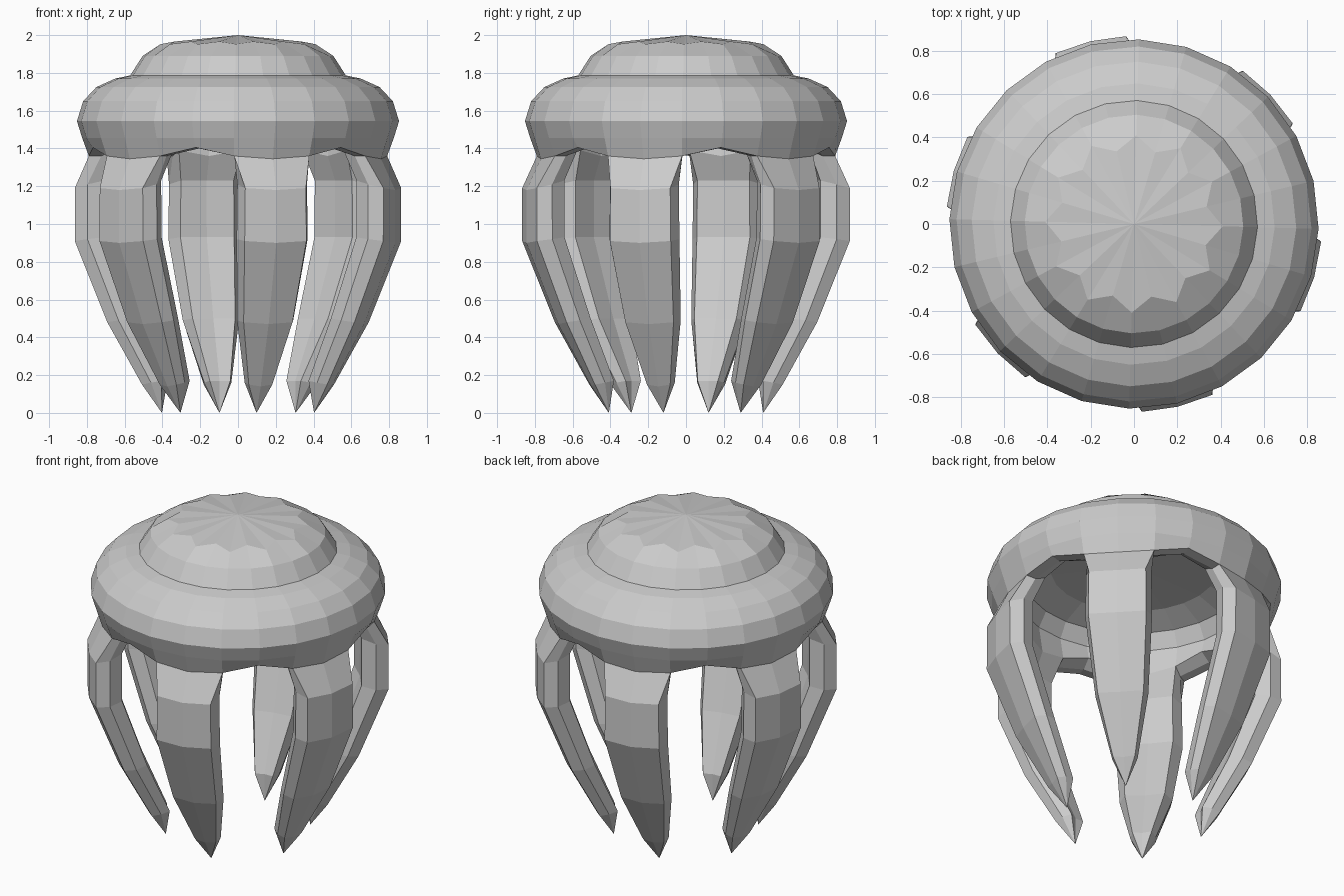
import bpy, bmesh, math

if "Cube" in bpy.data.objects:
    bpy.data.objects.remove(bpy.data.objects["Cube"])

SEG = 24                          # sides around the body
ARMS = 6
OFFSET = math.radians(-91.5)      # direction of the first body corner
STEP = 2 * math.pi / SEG

grey = bpy.data.materials.new("light grey")
grey.diffuse_color = (0.6, 0.6, 0.6, 1)
grey.use_nodes = True
grey.node_tree.nodes["Principled BSDF"].inputs["Base Color"].default_value = grey.diffuse_color


def ring(bm, radii, heights):
    """Ring of corners; radii and heights repeat around the ring."""
    verts = []
    for i in range(SEG):
        a, r = OFFSET + i * STEP, radii[i % len(radii)]
        verts.append(bm.verts.new((r * math.cos(a), r * math.sin(a),
                                   heights[i % len(heights)])))
    return verts


def bridge(bm, upper, lower, picks=None):
    n = len(upper)
    for i in picks or range(n):
        j = (i + 1) % n
        bm.faces.new((upper[i], lower[i], lower[j], upper[j]))


def fan(bm, loop, point):
    tip = bm.verts.new(point)
    for a, b in zip(loop, loop[1:] + loop[:1]):
        bm.faces.new((a, tip, b))


def finish(bm, name):
    loose = [v for v in bm.verts if not v.link_faces]
    bmesh.ops.delete(bm, geom=loose, context='VERTS')
    bmesh.ops.recalc_face_normals(bm, faces=bm.faces)
    mesh = bpy.data.meshes.new(name)
    bm.to_mesh(mesh)
    bm.free()
    mesh.materials.append(grey)
    bpy.context.collection.objects.link(bpy.data.objects.new(name, mesh))


# Rounded body: outer wall down to a rim that arches up between the arms
bm = bmesh.new()
profile = [(0.57, 1.787), (0.65, 1.77), (0.75, 1.725), (0.82, 1.65),
           (0.853, 1.545), (0.825, 1.455)]
outer = [ring(bm, [r], [z]) for r, z in profile]
outer.append(ring(bm, [0.79], [1.36, 1.345, 1.36, 1.405]))
for upper, lower in zip(outer, outer[1:]):
    bridge(bm, upper, lower)

# Hollow inside of the body
middle = ring(bm, [0.725], [1.36, 1.36, 1.36, 1.40])
inner = [ring(bm, [0.655], [1.39, 1.36, 1.39, 1.44])]
inner += [ring(bm, [r], [z]) for r, z in [(0.68, 1.53), (0.63, 1.62), (0.48, 1.68)]]
for lower, upper in zip(inner, inner[1:]):
    bridge(bm, upper, lower)
fan(bm, inner[-1], (0, 0, 1.70))

# Rounded underside of the rim in the gaps between the arms
gaps = [i for i in range(SEG) if i % 4 > 1]
bridge(bm, outer[-1], middle, gaps)
bridge(bm, middle, inner[0], gaps)

# Arms: (outer radius, height, outer half width, depth) of each level
levels = [(0.868, 1.19, 0.165, 0.155), (0.868, 0.91, 0.168, 0.155),
          (0.695, 0.48, 0.133, 0.135), (0.515, 0.15, 0.064, 0.105)]
for k in range(ARMS):
    a, b, c = 4 * k, 4 * k + 1, 4 * k + 2
    rim, wall = outer[-1], inner[0]
    loop = [rim[a], rim[b], rim[c], middle[c], wall[c], wall[b], wall[a], middle[a]]
    mid = OFFSET + b * STEP
    for n, (r, z, half, depth) in enumerate(levels):
        edge = math.sqrt(r * r - half * half)
        lift = 0.04 if n == 0 else 0.02
        # Eight-sided section: (distance outward, sideways, height)
        section = [(edge, -half, z), (r, 0, z - 0.01), (edge, half, z),
                   (edge - depth / 2, half * 1.15, z + lift / 2),
                   (edge - depth, half * 0.87, z + lift),
                   (edge - depth + 0.012, 0, z + lift),
                   (edge - depth, -half * 0.87, z + lift),
                   (edge - depth / 2, -half * 1.15, z + lift / 2)]
        below = [bm.verts.new((u * math.cos(mid) - w * math.sin(mid),
                               u * math.sin(mid) + w * math.cos(mid), h))
                 for u, w, h in section]
        bridge(bm, loop, below)
        loop = below
    fan(bm, loop, (0.42 * math.cos(mid), 0.42 * math.sin(mid), 0.0))
finish(bm, "body_and_arms")

# Crown dome with a zigzag edge around its shallow top
bm = bmesh.new()
crown = [ring(bm, [0.41, 0.345], [1.952, 1.966]),
         ring(bm, [0.505], [1.89]),
         ring(bm, [0.572], [1.785])]
for upper, lower in zip(crown, crown[1:]):
    bridge(bm, upper, lower)
fan(bm, crown[0], (0, 0, 2.0))
finish(bm, "crown")
